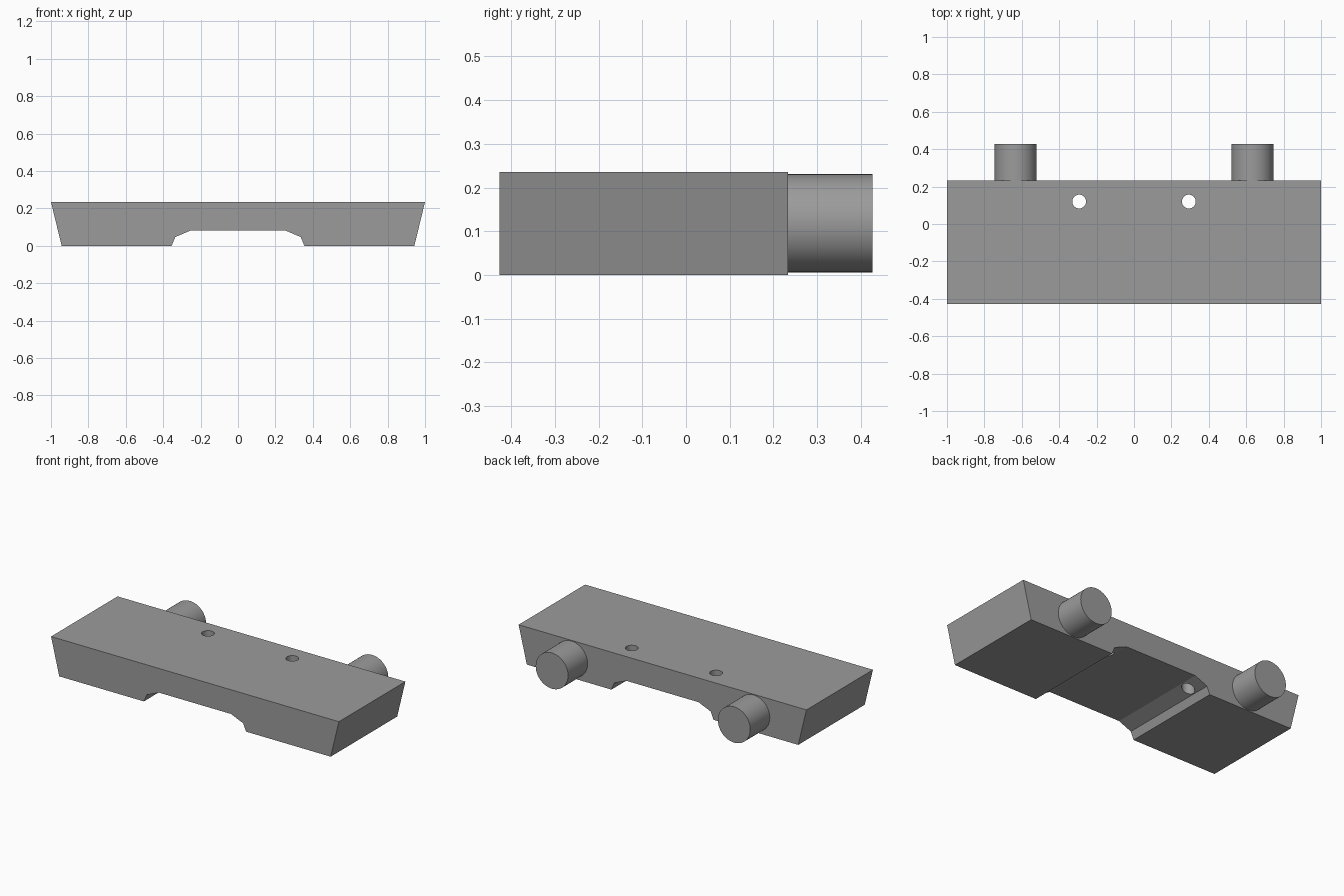
import bpy
import bmesh
import math

if "Cube" in bpy.data.objects:
    bpy.data.objects.remove(bpy.data.objects["Cube"])

grey = bpy.data.materials.new("mid_grey")
grey.diffuse_color = (0.33, 0.33, 0.33, 1.0)
grey.use_nodes = True
grey.node_tree.nodes["Principled BSDF"].inputs["Base Color"].default_value = grey.diffuse_color

FRONT, BACK, END = -0.427, 0.233, 0.427


def cylinder(name, radius, depth, location, rotation=(0, 0, 0), sides=48):
    bpy.ops.mesh.primitive_cylinder_add(vertices=sides, radius=radius, depth=depth,
                                        location=location, rotation=rotation)
    ob = bpy.context.object
    ob.name = name
    ob.data.materials.append(grey)
    bpy.ops.object.shade_smooth_by_angle(angle=math.radians(30))
    return ob


# Block: half profile mirrored in x, extruded along y
half = [(1.0, 0.235), (0.943, 0.0), (0.355, 0.0), (0.335, 0.047), (0.25, 0.083)]
profile = half + [(-x, z) for x, z in reversed(half)]
bm = bmesh.new()
face = bm.faces.new([bm.verts.new((x, FRONT, z)) for x, z in profile])
ext = bmesh.ops.extrude_face_region(bm, geom=[face])
moved = [g for g in ext["geom"] if isinstance(g, bmesh.types.BMVert)]
bmesh.ops.translate(bm, verts=moved, vec=(0, BACK - FRONT, 0))
bmesh.ops.recalc_face_normals(bm, faces=bm.faces)
mesh = bpy.data.meshes.new("block")
bm.to_mesh(mesh)
bm.free()
mesh.materials.append(grey)
block = bpy.data.objects.new("block", mesh)
bpy.context.collection.objects.link(block)

for side, label in ((-1, "left"), (1, "right")):
    # Round peg on the back face
    cylinder(label + "_peg", 0.1125, END - BACK, (side * 0.633, (BACK + END) / 2, 0.118),
             (math.pi / 2, 0, 0))

    # Vertical through hole
    cutter = cylinder(label + "_hole_cutter", 0.037, 0.6, (side * 0.293, 0.12, 0.12), sides=32)
    cutter.hide_render = True
    cutter.hide_set(True)
    cut = block.modifiers.new(label + "_hole", 'BOOLEAN')
    cut.operation = 'DIFFERENCE'
    cut.solver = 'EXACT'
    cut.object = cutter

# Smooth hole walls, crisp block edges
bpy.ops.object.select_all(action='DESELECT')
bpy.context.view_layer.objects.active = block
block.select_set(True)
for mod in list(block.modifiers):
    bpy.ops.object.modifier_apply(modifier=mod.name)
bpy.ops.object.shade_smooth_by_angle(angle=math.radians(20))
